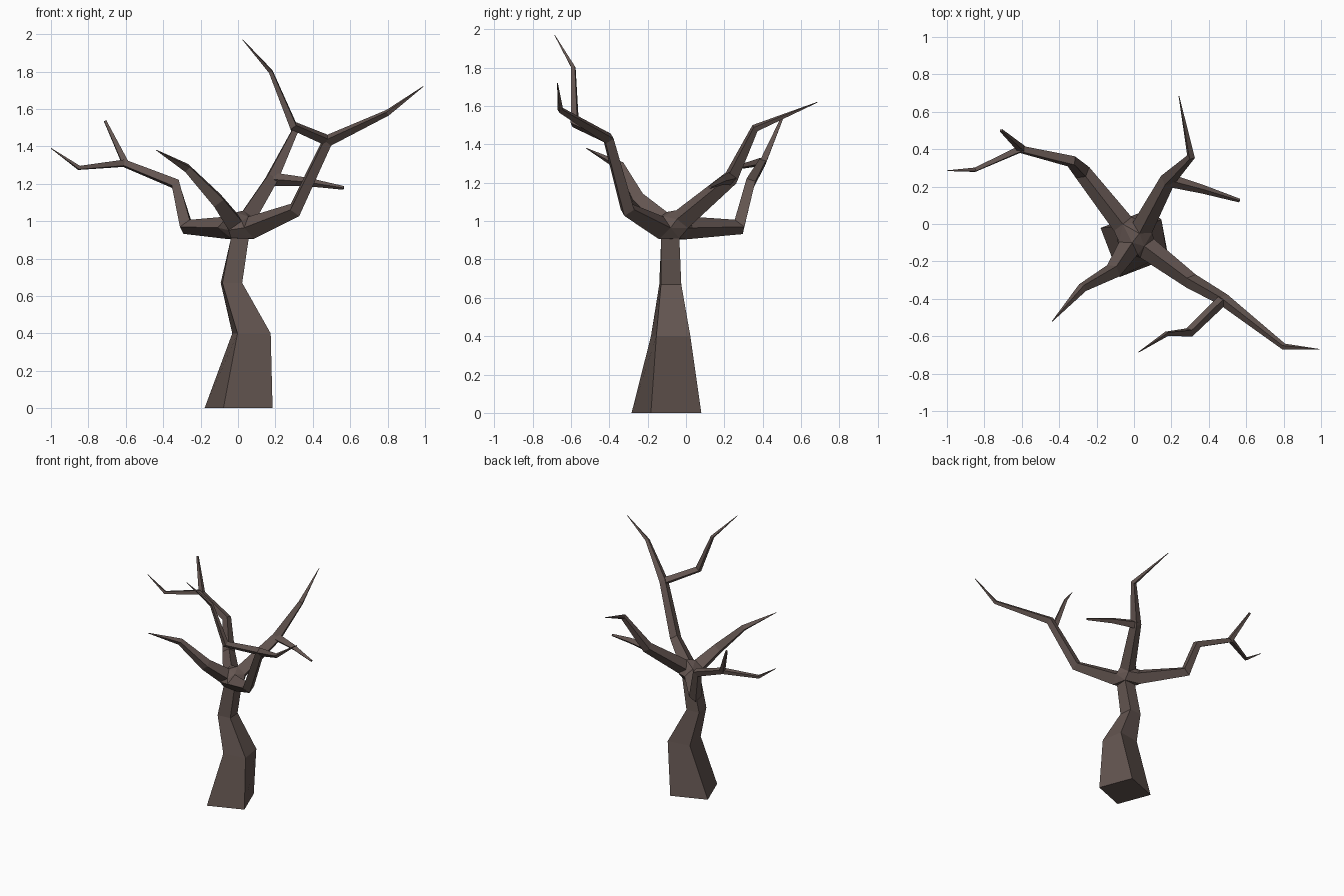
import bpy, bmesh
from math import sin, cos, radians, pi
from mathutils import Vector

if "Cube" in bpy.data.objects:
    bpy.data.objects.remove(bpy.data.objects["Cube"])

bark = bpy.data.materials.new("bark")
bark.diffuse_color = (0.127, 0.092, 0.082, 1)
bark.use_nodes = True
bark.node_tree.nodes["Principled BSDF"].inputs["Base Color"].default_value = bark.diffuse_color


def finish(name, bm):
    bmesh.ops.recalc_face_normals(bm, faces=bm.faces[:])
    me = bpy.data.meshes.new(name)
    bm.to_mesh(me)
    bm.free()
    me.materials.append(bark)
    ob = bpy.data.objects.new(name, me)
    bpy.context.collection.objects.link(ob)
    return ob


def loft(name, rings):
    bm = bmesh.new()
    vs = [[bm.verts.new(p) for p in ring] for ring in rings]
    for a, b in zip(vs, vs[1:]):
        for i in range(4):
            j = (i + 1) % 4
            bm.faces.new((a[i], a[j], b[j], b[i]))
    bm.faces.new(vs[0][::-1])
    bm.faces.new(vs[-1])
    return finish(name, bm)


def limb_rings(path):
    """Four-sided rings along (x, y, z, half diagonal) points."""
    pts = [Vector(p[:3]) for p in path]
    rings, n, prev = [], None, None
    for i, p in enumerate(pts):
        t = Vector()
        if i > 0:
            t += (p - pts[i - 1]).normalized()
        if i < len(pts) - 1:
            t += (pts[i + 1] - p).normalized()
        t.normalize()
        if n is None:
            n = t.cross(Vector((0, 0, 1))).normalized()
        else:
            n = prev.rotation_difference(t) @ n
        prev = t
        m = t.cross(n)
        r = path[i][3]
        rings.append([p + r * (n * cos(k * pi / 2) + m * sin(k * pi / 2)) for k in range(4)])
    return rings


# Trunk: x, y, z, half diagonal, corner angle
trunk = [(0.003, -0.102, 0, 0.199, -24), (0.072, -0.08, 0.40, 0.127, -36),
         (-0.035, -0.082, 0.67, 0.075, -40), (0.01, -0.082, 0.91, 0.067, -45)]
trunk_rings = [[Vector((x + r * cos(radians(a) + k * pi / 2),
                        y + r * sin(radians(a) + k * pi / 2), z)) for k in range(4)]
               for x, y, z, r, a in trunk]
loft("trunk", trunk_rings)

# Main limbs growing from the fork
limbs = {
    "right_front_limb": [(0.07, -0.13, 0.965, 0.062), (0.305, -0.305, 1.06, 0.043),
                         (0.48, -0.405, 1.43, 0.034), (0.80, -0.655, 1.58, 0.017),
                         (0.99, -0.67, 1.72, 0.002)],
    "right_back_limb": [(0.045, -0.02, 1.01, 0.058), (0.18, 0.235, 1.225, 0.042),
                        (0.305, 0.36, 1.485, 0.022), (0.24, 0.685, 1.62, 0.002)],
    "left_back_limb": [(-0.06, 0.0, 0.965, 0.06), (-0.275, 0.275, 0.97, 0.046),
                       (-0.335, 0.335, 1.20, 0.034), (-0.61, 0.40, 1.31, 0.024),
                       (-0.85, 0.29, 1.285, 0.014), (-1.0, 0.285, 1.39, 0.002)],
    "left_front_limb": [(-0.03, -0.13, 1.0, 0.06), (-0.11, -0.25, 1.11, 0.045),
                        (-0.275, -0.34, 1.285, 0.026), (-0.437, -0.52, 1.38, 0.002)],
}
fork_points = list(trunk_rings[-1])
for name, path in limbs.items():
    rings = limb_rings(path)
    fork_points += rings[0]
    loft(name, rings)

# Fork: hull joining trunk top to the limb roots
bm = bmesh.new()
for p in fork_points:
    bm.verts.new(p)
res = bmesh.ops.convex_hull(bm, input=bm.verts[:])
bmesh.ops.delete(bm, geom=[v for v in bm.verts if not v.link_faces], context='VERTS')
finish("fork", bm)

# Side twigs
twigs = {
    "right_front_twig": [(0.47, -0.41, 1.435, 0.03), (0.295, -0.58, 1.51, 0.027),
                         (0.175, -0.587, 1.80, 0.014), (0.025, -0.685, 1.97, 0.002)],
    "right_back_twig": [(0.18, 0.235, 1.225, 0.036), (0.37, 0.185, 1.21, 0.023),
                        (0.565, 0.125, 1.178, 0.01)],
    "left_back_twig": [(-0.60, 0.40, 1.305, 0.024), (-0.71, 0.50, 1.535, 0.009)],
}
for name, path in twigs.items():
    loft(name, limb_rings(path))
